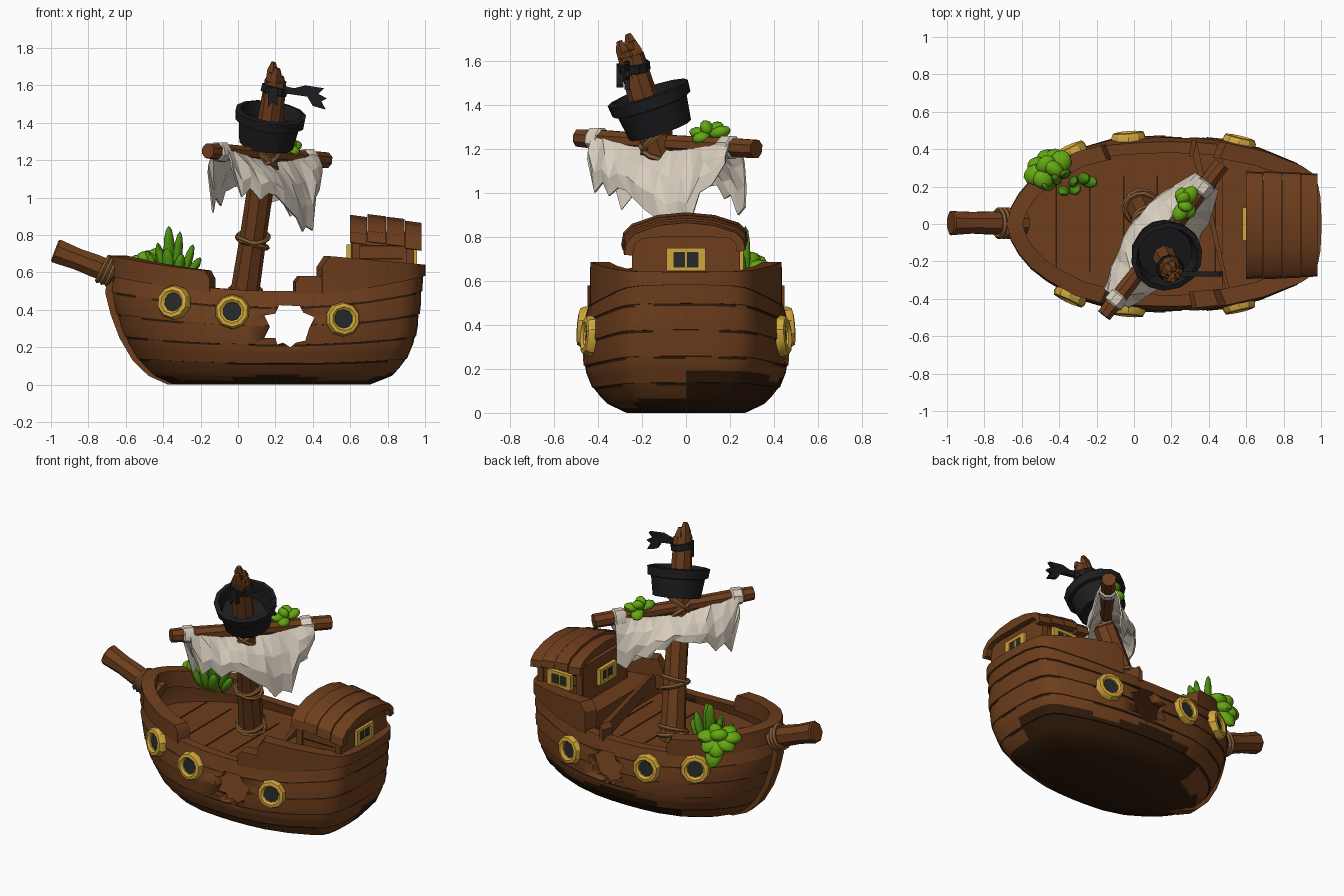
import bpy, bmesh, math, random
from mathutils import Vector, Matrix

random.seed(4)
if "Cube" in bpy.data.objects:
    bpy.data.objects.remove(bpy.data.objects["Cube"])


def material(name, *rgb):
    m = bpy.data.materials.new(name)
    m.use_nodes = True
    m.diffuse_color = (*rgb, 1)
    m.node_tree.nodes["Principled BSDF"].inputs["Base Color"].default_value = (*rgb, 1)
    return m


WOOD = material("brown wood", .155, .048, .012)
SEAM = material("dark seam", .03, .011, .003)
GOLD = material("brass", .64, .39, .045)
GLASS = material("dark glass", .02, .022, .025)
CLOTH = material("pale cloth", .69, .62, .52)
BLACK = material("black paint", .012, .012, .014)
ROPE = material("rope", .22, .1, .03)
LEAF = material("bright leaf", .13, .39, .006)
FERN = material("deep leaf", .07, .26, .005)


def finish(name, bm, mats, smooth=True):
    bmesh.ops.recalc_face_normals(bm, faces=bm.faces)
    me = bpy.data.meshes.new(name)
    bm.to_mesh(me)
    bm.free()
    for m in mats:
        me.materials.append(m)
    ob = bpy.data.objects.new(name, me)
    bpy.context.collection.objects.link(ob)
    if smooth:
        bpy.ops.object.select_all(action='DESELECT')
        ob.select_set(True)
        bpy.context.view_layer.objects.active = ob
        bpy.ops.object.shade_smooth_by_angle(angle=math.radians(32))
    return ob


def loft(name, loops, mats, wrap=False, rule=None):
    """Skin a run of closed loops; cap the ends unless the run wraps."""
    bm = bmesh.new()
    rings = [[bm.verts.new(p) for p in lp] for lp in loops]
    pairs = list(zip(rings, rings[1:])) + ([(rings[-1], rings[0])] if wrap else [])
    for i, (a, b) in enumerate(pairs):
        for j in range(len(a)):
            k = (j + 1) % len(a)
            f = bm.faces.new((a[j], a[k], b[k], b[j]))
            f.material_index = rule(i, f.calc_center_median()) if rule else 0
    if not wrap:
        bm.faces.new(rings[0]).material_index = int(bool(rule))
        bm.faces.new(rings[-1])
    return finish(name, bm, mats)


def frame(origin, axis):
    return Matrix.Translation(origin) @ Vector(axis).to_track_quat('Z', 'Y').to_matrix().to_4x4()


def lathe(name, profile, M, mat, n=8, wrap=False, jitter=0):
    loops = []
    for r, z in profile:
        loops.append([M @ Vector((r * (1 + random.uniform(-jitter, jitter)) * math.cos(a),
                                  r * math.sin(a), z))
                      for a in (math.tau * (k + .5) / n for k in range(n))])
    return loft(name, loops, [mat], wrap)


def rope(name, origin, axis, r, thick=.014):
    prof = [(r + thick * math.cos(a), thick * math.sin(a)) for a in (math.tau * k / 5 for k in range(5))]
    return lathe(name, prof, frame(origin, axis), ROPE, 12, True)


def prism(name, pts, y0, y1, mat):
    """Extrude an x-z outline along y."""
    return loft(name, [[Vector((x, y, z)) for x, z in pts] for y in (y0, y1)], [mat])


def box(name, x0, x1, y0, y1, z0, z1, mat):
    return prism(name, [(x0, z0), (x1, z0), (x1, z1), (x0, z1)], y0, y1, mat)


def interp(table, u, col):
    for a, b in zip(table, table[1:]):
        if u <= b[0]:
            return a[col] + (b[col] - a[col]) * (u - a[0]) / (b[0] - a[0])
    return table[-1][col]


# Hull shape: plan outline (t, half width) and levels (s, bow x, stern x, half width)
PLAN = [(0, 0), (.015, .19), (.04, .35), (.08, .52), (.13, .66), (.22, .85), (.33, .96), (.43, .99), (.52, 1),
        (.61, .99), (.7, .96), (.82, .86), (.94, .69), (.975, .6), (.99, .5), (1, .32), (1.004, 0)]
LEVELS = [(0, -.35, .7, .27), (.08, -.455, .82, .355), (.22, -.54, .895, .425), (.42, -.61, .945, .465),
          (.62, -.655, .965, .475), (.82, -.685, .978, .465), (1, -.67, .985, .44)]


def sheer(t):
    return .5 + .1 * ((t - .55) / (.55 if t < .55 else .45)) ** 2


def hull_point(t, side, s, inset=0, z=None):
    xb, xs, w = (interp(LEVELS, s, c) for c in (1, 2, 3))
    mid = (xb + xs) / 2
    x = mid + (xb + (xs - xb) * t - mid) * (1 - inset / .83)
    return Vector((x, side * (w - inset) * interp(PLAN, t, 1), s * sheer(t) if z is None else z))


def outline(lo=0, hi=2):
    ts = [lo] * (lo > 0) + [t for t, f in PLAN if lo < t < hi or t == lo == 0]
    return [(t, 1) for t in ts] + [(t, -1) for t in reversed(ts) if 0 < t < 1.004]


# Hull shell with recessed seams between strakes
SEAMS = (.22, .42, .62, .82)
loops, seam_rings = [], []
for s in (0, .04, .08, .11, .15, .22, .27, .32, .37, .42, .52, .62, .72, .82, .91, 1):
    if s in SEAMS:
        seam_rings.append(len(loops))
        loops.append([hull_point(t, d, s - .012, .006) for t, d in outline()])
        loops.append([hull_point(t, d, s + .008, .006) for t, d in outline()])
    loops.append([hull_point(t, d, s + .009 * (s in SEAMS)) for t, d in outline()])
for s in (1, .82, .62, .42, .22, .1):
    loops.append([hull_point(t, d, s, .06) for t, d in outline()])


def hull_colour(i, c):
    """Dark seams, and a dark stain on the bottom that climbs the left stern quarter."""
    stain = .04 + .02 * math.sin(9 * c.x) + (.12 if c.y > .02 and c.x > -.15 else 0)
    return int(c.z < stain or (i in seam_rings and random.random() < .6))


hull = loft("hull", loops, [WOOD, SEAM], rule=hull_colour)

# Ragged breach through both sides
breach = prism("breach_cutter", [(.14, .37), (.2, .38), (.22, .425), (.33, .42), (.35, .385), (.41, .36), (.38, .3),
                                 (.36, .235), (.31, .225), (.28, .2), (.24, .225), (.21, .215), (.2, .25),
                                 (.14, .25), (.17, .31)], -1, 1, WOOD)
breach.hide_render = True
cut = hull.modifiers.new("breach", 'BOOLEAN')
cut.object, cut.operation, cut.solver = breach, 'DIFFERENCE', 'EXACT'
hull.data = bpy.data.meshes.new_from_object(hull.evaluated_get(bpy.context.evaluated_depsgraph_get()))
hull.modifiers.clear()
bpy.data.objects.remove(breach)

# Stem along the bow
front = [(xb - .025, s * .6) for s, xb, xs, w in LEVELS]
prism("stem", front + [(x + .09, z) for x, z in reversed(front)], -.035, .035, WOOD)


# Decks and their plank seams
def slab(name, lo, z0, z1):
    loft(name, [[hull_point(t, d, .9, .035, z) for t, d in outline(lo)] for z in (z0, z1)], [WOOD])


slab("main_deck", 0, .425, .445)
slab("quarter_deck", .7, .44, .57)
for x in (-.42, -.24, -.06, .12, .3, .43):
    box("deck_seam", x, x + .008, -.26, .26, .44, .448, SEAM)


# Raised rails around bow and stern
def rail(name, ts, height, out=.012, inner=.075):
    path = [(t, -1) for t in ts] + [(t, 1) for t in reversed(ts[:-1])]
    loft(name, [[hull_point(t, d, 1, i, z) for i, z in
                 ((-out, sheer(t) - .02), (-out, height(t)), (inner, height(t)), (inner, sheer(t) - .02))]
                for t, d in path], [WOOD])


rail("bow_rail", [.315, .3, .22, .13, .08, .04, .015, 0], lambda t: sheer(t) + (.09 if t < .31 else .05))
rail("stern_rail_lower", [.59, .605, .72], lambda t: .55 + .03 * (t > .6))
rail("stern_rail", [.675, .7, .82, .94, .975, .99, 1, 1.004], lambda t: .69 - .15 * (t - .68) - .06 * (t < .69))


# Portholes mirrored on both sides
def porthole(x, z, side):
    t = .5
    for _ in range(12):
        s = z / sheer(t)
        xb, xs = interp(LEVELS, s, 1), interp(LEVELS, s, 2)
        t = (x - xb) / (xs - xb)
    p = hull_point(t, side, s)
    n = (hull_point(t + .04, side, s) - hull_point(t - .04, side, s)).cross(
        hull_point(t, side, s + .05) - hull_point(t, side, s - .05)).normalized()
    n *= 1 if n.y * side > 0 else -1
    M = frame(p, n)
    lathe("porthole_frame", [(.048, -.03), (.05, .022), (.064, .034), (.084, .03), (.093, .01), (.093, -.03)],
          M, GOLD, 10, True, .04)
    lathe("porthole_glass", [(.056, -.02), (.056, .012)], M, GLASS, 10)


for side in (-1, 1):
    for x, z in ((-.34, .44), (-.03, .39), (.56, .35)):
        porthole(x, z, side)

# Stern cabin with arched plank roof
box("cabin_walls", .605, .93, -.235, .235, .55, .82, WOOD)
for z in (.67, .74):
    box("cabin_seam", .65, .88, -.238, .238, z, z + .007, SEAM)
for x in (.61, .9):
    box("cabin_post", x, x + .04, -.245, .245, .56, .8, WOOD)
ARCH = [(-.295, .765), (-.285, .82), (-.245, .86), (-.13, .9), (0, .912), (.13, .9), (.24, .865), (.275, .83),
        (.282, .785)]
for x0, x1, drop in ((.6, .69, .004), (.693, .79, 0), (.793, .89, .014), (.893, .98, .035)):
    ring = ARCH + [(y * .86, z - .065 * (1 - (y / .3) ** 2)) for y, z in reversed(ARCH)]
    loft("roof_plank", [[Vector((x, y * (1 - d), z - d)) for y, z in ring]
                        for x, d in ((x0, drop), (x1, drop + .012))], [WOOD])

for pos, axis in (((.598, 0, .697), (-1, 0, 0)), ((.94, 0, .697), (1, 0, 0)), ((.77, .243, .697), (0, 1, 0))):
    base = frame(pos, axis)
    M = base @ Matrix.Diagonal((.125, .074, 1, 1))
    lathe("window_frame", [(.62, -.01), (.62, .018), (1, .018), (1.02, -.01)], M, GOLD, 4, True)
    lathe("window_pane", [(.68, -.01), (.68, .007)], M, GLASS, 4)
    lathe("window_bar", [(.7, 0), (.7, .012)], base @ Matrix.Diagonal((.01, .07, 1, 1)), GOLD, 4)

# Bowsprit
sprit = Vector((-.38, 0, .145)).normalized()
M = frame((-.58, .005, .565), sprit)
lathe("bowsprit", [(.062, 0), (.066, .2), (.062, .3), (.07, .42), (.06, .428)], M, WOOD, 8, jitter=.05)
for d in (.1, .125, .15):
    rope("bowsprit_rope", Vector((-.58, .005, .565)) + sprit * d, sprit + Vector((.12, 0, d - .1)), .073)

# Leaning mast with a splintered top
foot, top = Vector((.03, .1, .44)), Vector((.2, -.25, 1.62))
lean = (top - foot).normalized()


def on_mast(z):
    return foot + lean * ((z - foot.z) / lean.z)


M = frame(foot, lean)
lathe("mast", [(.085, -.02), (.078, .1), (.072, .4), (.07, .8), (.068, 1.05), (.06, 1.25)], M, WOOD, 8, jitter=.06)
for k in range(6):
    a = math.tau * k / 6
    h = 1.275 + .017 * (k * 2 % 5)
    lathe("splinter", [(.03, 1.15), (.03, h - .04), (.014, h)],
          M @ Matrix.Translation((.03 * math.cos(a), .03 * math.sin(a), 0)), WOOD, 5)
for z, tilt, r in ((.47, .1, .088), (.5, -.1, .086), (.76, .2, .085), (.79, -.15, .083), (1.2, .5, .08), (1.23, -.5, .08)):
    rope("mast_rope", on_mast(z), lean + Vector((tilt, tilt, 0)), r)

# Crow's nest
M = frame(on_mast(1.38) + Vector((0, .03, 0)), lean + Vector((0, -.04, 0)))
lathe("crows_nest", [(.03, -.1), (.148, -.1), (.166, .02), (.187, .025), (.192, .08), (.165, .085), (.15, .04),
                     (.145, .01), (.03, .01)], M, BLACK, 14, True, .015)

# Black band and torn pennant
lathe("mast_band", [(.066, -.022), (.074, -.018), (.074, .018), (.066, .022)],
      frame(on_mast(1.575), lean + Vector((.1, .2, 0))), BLACK, 10, True)
prism("pennant", [(.23, 1.6), (.3, 1.585), (.36, 1.6), (.46, 1.585), (.43, 1.555), (.475, 1.53), (.445, 1.515),
                  (.47, 1.47), (.4, 1.49), (.37, 1.54), (.3, 1.55), (.23, 1.56)], -.28, -.255, BLACK)
prism("band_tail", [(.16, 1.59), (.21, 1.58), (.21, 1.49), (.18, 1.51), (.16, 1.48)], -.315, -.285, BLACK)

# Yard and its cloth knots
A, B = Vector((-.16, -.49, 1.25)), Vector((.47, .32, 1.2))
along = (B - A).normalized()
length = (B - A).length
M = frame(A, along)
lathe("yard", [(.042, 0), (.047, .1), (.042, .45), (.046, .9), (.045, length)], M, WOOD, 8, jitter=.06)
for d in (.11, length - .16):
    lathe("cloth_knot", [(.045, -.04), (.054, -.03), (.057, .025), (.046, .035)],
          M @ Matrix.Translation((0, 0, d)), CLOTH, 8, True, .12)

# Two torn sail sheets, bulging away from the yard
across = Vector((along.y, -along.x, 0)).normalized()


def sail(name, way, drops, bulge):
    bm = bmesh.new()
    cols, rows = len(drops), 4
    grid = []
    for i, drop in enumerate(drops):
        u = i / (cols - 1)
        col = []
        for j in range(rows):
            v = j / (rows - 1)
            out = .04 + bulge * math.sin(math.pi * (.1 + .8 * u)) * math.sin(v * 1.9) + random.uniform(-.008, .008)
            p = A.lerp(B, .11 + .77 * u) + across * way * out
            p.z += .03 - drop * v - .06 * math.sin(math.pi * u) * (1 - v)
            col.append(bm.verts.new(p))
        grid.append(col)
    for a, b in zip(grid, grid[1:]):
        for j in range(rows - 1):
            bm.faces.new((a[j], b[j], b[j + 1]))
            bm.faces.new((a[j], b[j + 1], a[j + 1]))
    ob = finish(name, bm, [CLOTH], smooth=False)
    ob.modifiers.new("thickness", 'SOLIDIFY').thickness = .01


sail("sail_stern_side", 1, [.12, .27, .22, .28, .24, .25, .29, .33, .36, .43, .4, .42, .24, .2, .1], .13)
sail("sail_bow_side", -1, [.14, .35, .27, .31, .23, .22, .2, .19, .17, .22, .21, .27, .25, .34, .3], .15)


# Plants
def leaf(name, base, tip, width, mat):
    base, tip = Vector(base), Vector(tip)
    bm = bmesh.new()
    bmesh.ops.create_icosphere(bm, subdivisions=2, radius=1)
    size = Matrix.Diagonal((width, width * .7, (tip - base).length / 2, 1))
    bm.transform(frame((base + tip) / 2, tip - base) @ size)
    finish(name, bm, [mat])


for x, y, z in ((-.49, .2, .72), (-.43, .24, .76), (-.37, .27, .85), (-.31, .22, .82), (-.24, .24, .75), (-.2, .22, .68),
                (-.3, .17, .7), (-.38, .16, .73)):
    leaf("fern_blade", (x * .5 - .18, y * .6 + .1, .56), (x, y, z), .034, FERN)
for x, y, z in ((-.59, .25, .66), (-.57, .32, .6), (-.49, .39, .56), (-.41, .4, .58), (-.35, .38, .66), (-.5, .35, .7),
                (-.42, .31, .73), (-.53, .21, .69), (-.46, .39, .48)):
    leaf("rail_leaf", (-.44, .28, .65), (x, y, z), .06, LEAF)
for x, y, z in ((.22, .02, 1.28), (.3, .03, 1.24), (.32, .2, 1.29), (.25, .16, 1.32), (.27, .08, 1.33), (.24, .19, 1.22)):
    leaf("yard_leaf", (.28, .11, 1.26), (x, y, z), .042, LEAF)
